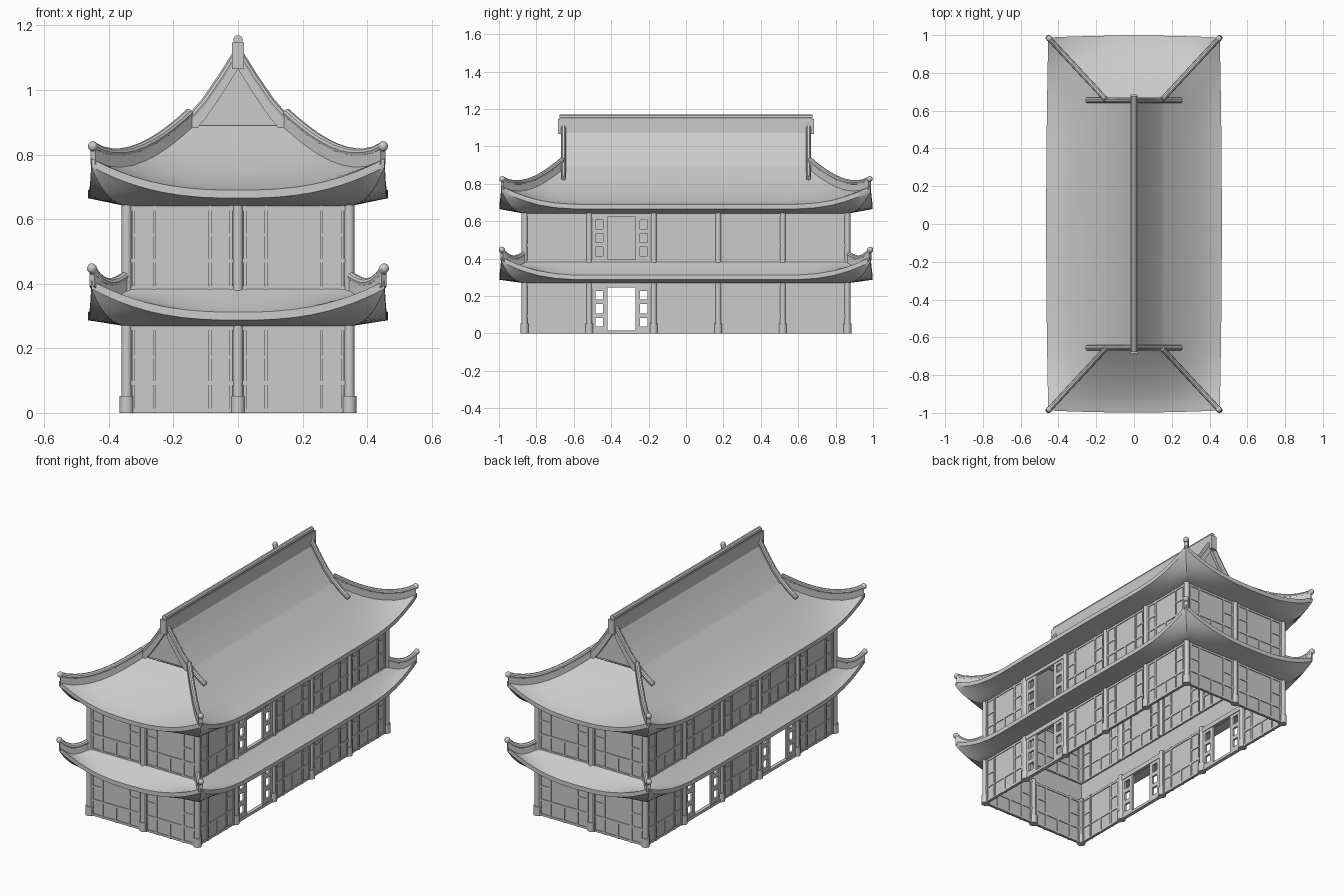
import bpy, bmesh, math
from mathutils import Matrix, Vector

if "Cube" in bpy.data.objects:
    bpy.data.objects.remove(bpy.data.objects["Cube"])

GRAY = (0.6, 0.6, 0.6, 1)
plaster = bpy.data.materials.new("plain_gray")
plaster.use_nodes = True
plaster.diffuse_color = GRAY
plaster.node_tree.nodes["Principled BSDF"].inputs["Base Color"].default_value = GRAY

BAY = 0.345
WX, WY = BAY, BAY * 2.5          # wall planes
EX, EY, BOW = 0.465, 0.998, 0.011  # eave reach and bow of its edges
THICK = 0.025


def finish(name, bm, smooth=False, recalc=True):
    if recalc:
        bmesh.ops.recalc_face_normals(bm, faces=bm.faces)
    mesh = bpy.data.meshes.new(name)
    bm.to_mesh(mesh)
    bm.free()
    mesh.materials.append(plaster)
    ob = bpy.data.objects.new(name, mesh)
    bpy.context.collection.objects.link(ob)
    if smooth:
        bpy.ops.object.select_all(action='DESELECT')
        ob.select_set(True)
        bpy.context.view_layer.objects.active = ob
        bpy.ops.object.shade_smooth_by_angle(angle=math.radians(35))
    return ob


def box(bm, u, v, w, place=Matrix()):
    """Box from (low, high) ranges along three axes."""
    size = [b - a for a, b in (u, v, w)]
    mid = [(a + b) / 2 for a, b in (u, v, w)]
    bmesh.ops.create_cube(bm, size=1, matrix=place @ Matrix.Translation(mid) @ Matrix.Diagonal(size + [1]))


def post(bm, x, y, z0, z1, r):
    bmesh.ops.create_cone(bm, cap_ends=True, segments=16, radius1=r, radius2=r, depth=z1 - z0,
                          matrix=Matrix.Translation((x, y, (z0 + z1) / 2)))


def tube(bm, path, r, segs=10):
    """Round bar swept along a path."""
    rings = []
    for i, p in enumerate(path):
        along = (path[min(i + 1, len(path) - 1)] - path[max(i - 1, 0)]).normalized()
        side = along.cross(Vector((0, 0, 1))).normalized()
        up = side.cross(along)
        turn = [math.tau * k / segs for k in range(segs)]
        rings.append([bm.verts.new(p + side * r * math.cos(a) + up * r * math.sin(a)) for a in turn])
    for a, b in zip(rings, rings[1:]):
        for k in range(segs):
            j = (k + 1) % segs
            bm.faces.new((a[k], a[j], b[j], b[k]))
    bm.faces.new(rings[0])
    bm.faces.new(rings[-1])


def fin(bm, path, half, low, high):
    """Upright band swept along a path."""
    rings = []
    for i, p in enumerate(path):
        along = path[min(i + 1, len(path) - 1)] - path[max(i - 1, 0)]
        side = along.cross(Vector((0, 0, 1))).normalized() * half
        rings.append([bm.verts.new(p + side * s + Vector((0, 0, h)))
                      for s, h in ((-1, low), (1, low), (1, high), (-1, high))])
    for a, b in zip(rings, rings[1:]):
        for k in range(4):
            j = (k + 1) % 4
            bm.faces.new((a[k], a[j], b[j], b[k]))
    bm.faces.new(rings[0])
    bm.faces.new(rings[-1])


# Walls: framed panel bays and open door bays
def panel_bay(bm, place, z, h):
    e = BAY / 2
    box(bm, (-e, e), (-0.004, 0.004), (z, z + h), place)
    for a in (-0.151, -0.086, 0.086, 0.151):
        box(bm, (a - 0.005, a + 0.005), (-0.009, 0.009), (z, z + h), place)
    for w in (0.008, 0.093, h - 0.01):
        box(bm, (-e, e), (-0.008, 0.008), (z + w - 0.006, z + w + 0.006), place)
    for s in (-1, 1):
        a, b = sorted((s * 0.086, s * 0.151))
        box(bm, (a, b), (-0.008, 0.008), (z + 0.168, z + 0.178), place)
    box(bm, (-0.006, 0.006), (-0.008, 0.008), (z, z + 0.093), place)


def door_bay(bm, place, z, h):
    e = BAY / 2
    box(bm, (-e, e), (-0.01, 0.01), (z, z + 0.016), place)
    box(bm, (-e, e), (-0.01, 0.01), (z + 0.245, z + h), place)
    for s in (-1, 1):
        for a in (0.086, 0.151):
            box(bm, (s * a - 0.012, s * a + 0.012), (-0.006, 0.006), (z, z + h), place)
        a, b = sorted((s * 0.09, s * 0.15))
        for w in (0.025, 0.095, 0.168, 0.24):
            box(bm, (a, b), (-0.006, 0.006), (z + w - 0.012, z + w + 0.012), place)


def storey(name, z, h, doors):
    bm = bmesh.new()
    for side in (-1, 1):
        for i in range(2):
            panel_bay(bm, Matrix.Translation(((i - 0.5) * BAY, side * WY, 0)), z, h)
        for i in range(5):
            place = Matrix.Translation((side * WX, (i - 2) * BAY, 0)) @ Matrix.Rotation(math.pi / 2, 4, 'Z')
            (door_bay if (side, i) in doors else panel_bay)(bm, place, z, h)
    finish(name + "_walls", bm)
    bm = bmesh.new()
    spots = [(s * WX, (i - 2.5) * BAY) for s in (-1, 1) for i in range(6)] + [(0, -WY), (0, WY)]
    for x, y in spots:
        post(bm, x, y, z, z + h + 0.01, 0.016)
        if z == 0:
            post(bm, x, y, 0, 0.052, 0.022)
    finish(name + "_columns", bm, True)


storey("lower", 0, 0.272, {(1, 1), (-1, 1), (-1, 3)})
storey("upper", 0.378, 0.265, {(1, 1)})


# Swept roofs: rings between the eave and an inner rectangle
def ring(s, ix, iy, z_eave, z_in, power, n=24):
    pts = []
    ts = [math.sin(math.pi * (k / n - 0.5)) for k in range(n)]
    for q in range(4):
        sign = -1 if q < 2 else 1
        for t in ts:
            half = (EY if q % 2 else EX) - BOW
            d = (1 - abs(t)) * half
            lift = 0.098 * max(0, 1 - d / 0.45) ** 2.5
            bow = BOW * (1 - t * t)
            if q % 2 == 0:
                x, y = -sign * t * half, sign * (EY - BOW + bow)
                a, b = -sign * t * ix, sign * iy
            else:
                x, y = -sign * (EX - BOW + bow), -sign * t * half
                a, b = -sign * ix, -sign * t * iy
            z = z_eave + (z_in - z_eave) * s ** power + lift * (1 - s) ** 2.6
            pts.append(Vector((x + (a - x) * s, y + (b - y) * s, z)))
    return pts


def swept_roof(name, ix, iy, z_eave, z_in, z_wall, power, closed):
    steps = [k / 8 for k in range(9)]
    rows = [ring(s, ix, iy, z_eave, z_in, power) for s in reversed(steps)]
    rows += [ring(s, WX, WY, z_eave - THICK, z_wall, 1) for s in steps]
    bm = bmesh.new()
    rows = [[bm.verts.new(p) for p in r] for r in rows]
    pairs = list(zip(rows, rows[1:])) + ([(rows[-1], rows[0])] if closed else [])
    for a, b in pairs:
        for k in range(len(a)):
            j = (k + 1) % len(a)
            bm.faces.new((a[k], b[k], b[j], a[j]))
    finish(name, bm, True)


def hip_ridges(name, ix, iy, z_eave, z_in, power, height):
    """Capped bands running up the four corners of a roof."""
    bm = bmesh.new()
    for q in range(4):
        path = [ring(k / 10, ix, iy, z_eave, z_in, power)[q * 24] for k in range(11)]
        path[0] = path[0].lerp(path[1], 0.15)
        fin(bm, path, 0.011, -0.015, height)
        top = [p + Vector((0, 0, height + 0.004)) for p in path]
        tube(bm, top, 0.014)
        bmesh.ops.create_uvsphere(bm, u_segments=10, v_segments=6, radius=0.016,
                                  matrix=Matrix.Translation(top[0]))
    finish(name, bm, True)


GX, GY, GZ = 0.15, 0.66, 0.89    # foot of the gables
swept_roof("lower_roof", WX, WY, 0.312, 0.388, 0.268, 1.1, True)
swept_roof("upper_roof", GX, GY, 0.69, GZ, 0.64, 1.4, False)
hip_ridges("lower_hip_ridges", WX, WY, 0.312, 0.388, 1.1, 0.036)
hip_ridges("upper_hip_ridges", GX, GY, 0.69, GZ, 1.4, 0.036)

# Gable roof above the hips, with recessed triangular ends
slope = [(GX, GZ), (0.1, 0.947), (0.05, 1.02), (0, 1.1)]
outline = slope + [(-x, z) for x, z in reversed(slope[:-1])]
bm = bmesh.new()
ends = [[bm.verts.new((x, y, z)) for x, z in outline] for y in (-GY, GY)]
for k in range(len(outline) - 1):
    bm.faces.new((ends[0][k], ends[0][k + 1], ends[1][k + 1], ends[1][k]))
finish("gable_roof", bm, True)

bm = bmesh.new()
for y in (-GY + 0.01, GY - 0.01):
    bm.faces.new([bm.verts.new((x, y, z)) for x, z in outline])
finish("gable_walls", bm)

# Barge boards and the round bars above them
boards, bars = bmesh.new(), bmesh.new()
for y in (-0.655, 0.655):
    for s in (-1, 1):
        path = [Vector((s * x, y, z)) for x, z in reversed(slope)]
        fin(boards, path, 0.012, -0.035, 0.012)
        path += [Vector((s * 0.2, y, 0.846)), Vector((s * 0.25, y, 0.812))]
        tube(bars, [p + Vector((0, 0, 0.018)) for p in path], 0.014)
    box(boards, (-GX, GX), (y - 0.008, y + 0.008), (GZ - 0.015, GZ - 0.005))
finish("barge_boards", boards)
finish("barge_bars", bars, True)

# Main ridge with a round cap
bm = bmesh.new()
box(bm, (-0.018, 0.018), (-0.685, 0.685), (1.065, 1.147))
tube(bm, [Vector((0, -0.675, 1.155)), Vector((0, 0.675, 1.155))], 0.015)
finish("main_ridge", bm, True)
